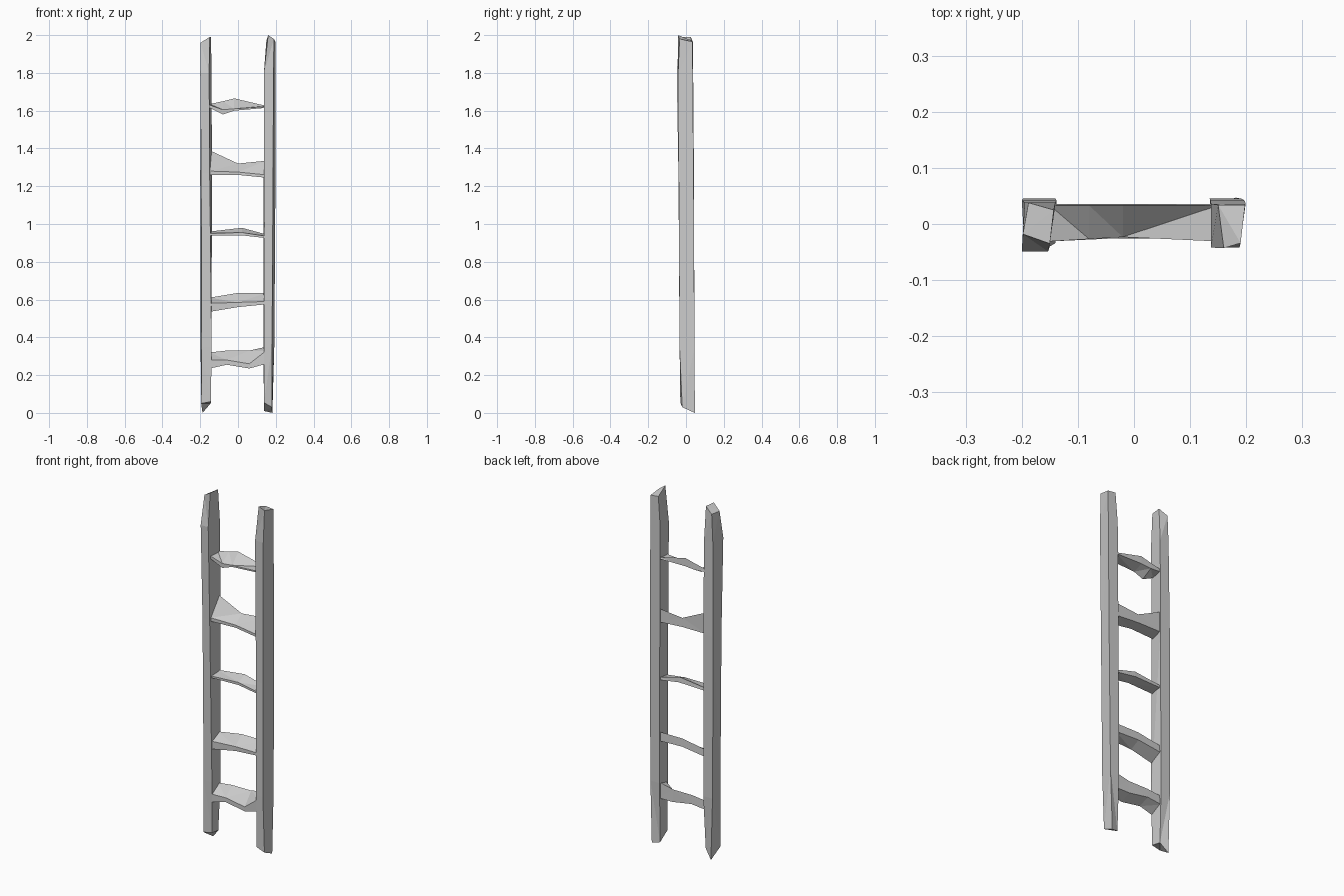
import bpy, bmesh


def loft(name, rings):
    """Skin a row of four-cornered rings into a closed, faceted solid."""
    bm = bmesh.new()
    rows = [[bm.verts.new(p) for p in ring] for ring in rings]
    for a, b in zip(rows, rows[1:]):
        for i in range(4):
            j = (i + 1) % 4
            bm.faces.new((a[i], a[j], b[j], b[i]))
    bm.faces.new(rows[0])
    bm.faces.new(rows[-1])
    bmesh.ops.triangulate(bm, faces=bm.faces[:])
    bmesh.ops.recalc_face_normals(bm, faces=bm.faces[:])
    mesh = bpy.data.meshes.new(name)
    bm.to_mesh(mesh)
    bm.free()
    obj = bpy.data.objects.new(name, mesh)
    bpy.context.collection.objects.link(obj)
    return obj


def rail(name, bottom, middle, top):
    """Middle rows: z, front left x, front right x, back left x, back right x, front y, back y."""
    rings = [bottom]
    for z, fl, fr, bl, br, yf, yb in middle:
        rings.append([(fl, yf, z), (fr, yf, z), (br, yb, z), (bl, yb, z)])
    loft(name, rings + [top])


# Left rail, with hewn slanted ends
rail("left_rail",
     [(-0.195, -0.030, 0.05), (-0.143, -0.028, 0.06), (-0.145, 0.030, 0.05), (-0.188, 0.045, 0.0)],
     [(0.35, -0.192, -0.140, -0.198, -0.140, -0.034, 0.045),
      (1.27, -0.195, -0.150, -0.200, -0.138, -0.040, 0.042),
      (1.80, -0.200, -0.153, -0.195, -0.140, -0.049, 0.038)],
     [(-0.198, -0.018, 1.96), (-0.150, -0.035, 1.99), (-0.143, 0.025, 1.99), (-0.188, 0.038, 1.96)])

# Right rail
rail("right_rail",
     [(0.137, -0.030, 0.055), (0.180, -0.020, 0.03), (0.182, 0.047, 0.0), (0.138, 0.035, 0.01)],
     [(0.35, 0.138, 0.180, 0.135, 0.192, -0.034, 0.045),
      (1.00, 0.139, 0.184, 0.136, 0.197, -0.037, 0.042),
      (1.80, 0.137, 0.188, 0.137, 0.199, -0.042, 0.036)],
     [(0.160, -0.043, 2.0), (0.190, -0.034, 1.98), (0.198, 0.034, 1.965), (0.150, 0.034, 1.97)])

# Rung stations: x, front low z, front high z, back high z, back low z
rungs = [
    [(-0.15, 0.235, 0.28, 0.32, 0.27), (-0.06, 0.255, 0.28, 0.33, 0.28),
     (0.06, 0.235, 0.26, 0.33, 0.26), (0.15, 0.26, 0.33, 0.35, 0.26)],
    [(-0.15, 0.535, 0.58, 0.61, 0.57), (0.00, 0.56, 0.585, 0.635, 0.59),
     (0.15, 0.575, 0.59, 0.635, 0.585)],
    [(-0.15, 0.94, 0.95, 0.96, 0.945), (0.02, 0.94, 0.955, 0.98, 0.95),
     (0.15, 0.925, 0.935, 0.945, 0.93)],
    [(-0.15, 1.26, 1.28, 1.39, 1.27), (0.00, 1.26, 1.275, 1.32, 1.27),
     (0.15, 1.245, 1.26, 1.335, 1.26)],
    [(-0.15, 1.615, 1.63, 1.635, 1.62), (-0.08, 1.58, 1.605, 1.65, 1.615),
     (-0.02, 1.60, 1.61, 1.665, 1.62), (0.15, 1.615, 1.622, 1.625, 1.618)],
]
for n, stations in enumerate(rungs, 1):
    rings = []
    for x, fl, fh, bh, bl in stations:
        # Rungs narrow slightly towards mid-span
        yf = -0.022 - 0.06 * abs(x)
        rings.append([(x, yf, fl), (x, yf, fh), (x, 0.033, bh), (x, 0.036, bl)])
    loft(f"rung_{n}", rings)
